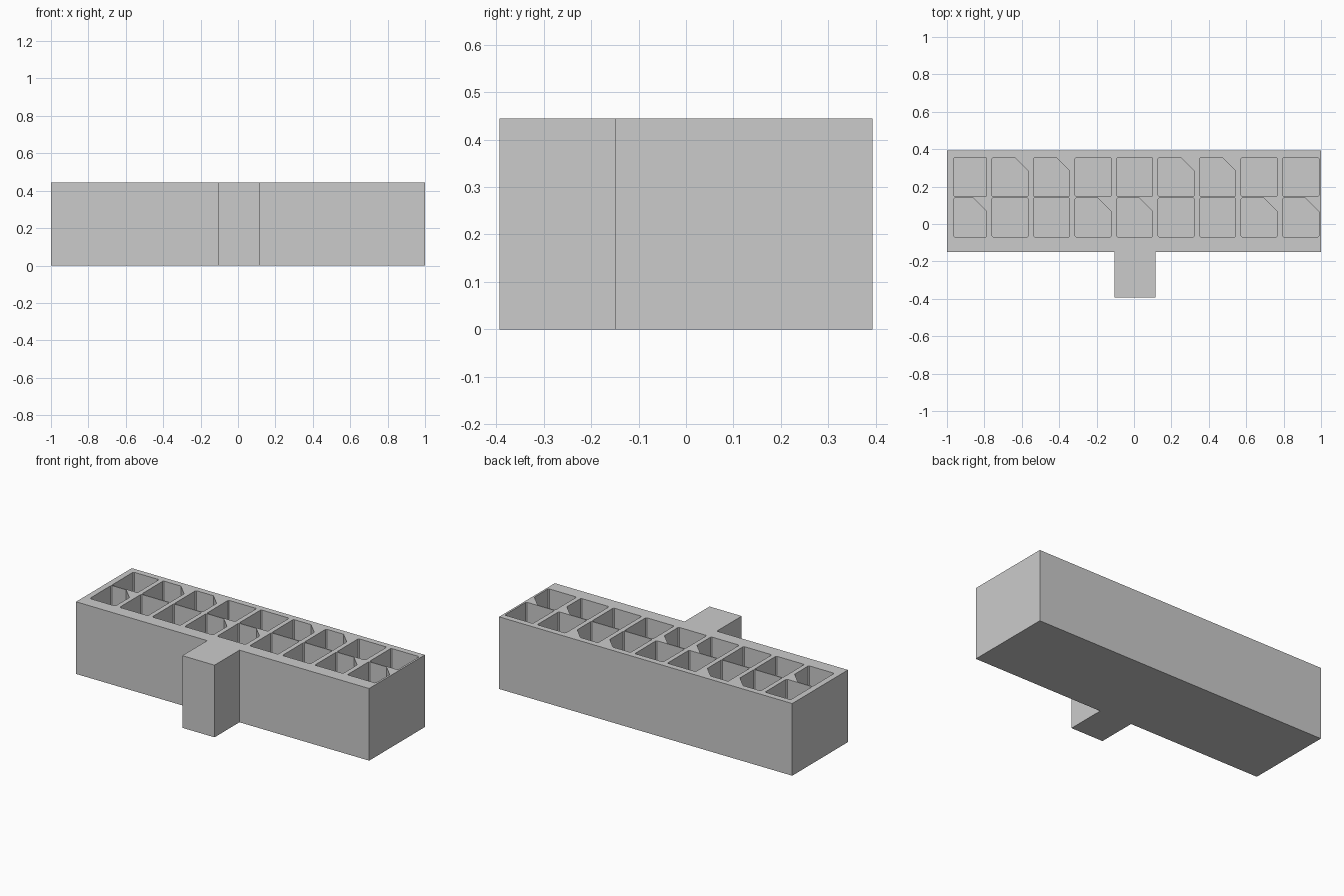
import bpy, bmesh

if "Cube" in bpy.data.objects:
    bpy.data.objects.remove(bpy.data.objects["Cube"])

HEIGHT = 0.445
FLOOR = 0.05


def add_prism(bm, outline, z0, z1):
    """Closed prism from a counter-clockwise outline."""
    low = [bm.verts.new((x, y, z0)) for x, y in outline]
    high = [bm.verts.new((x, y, z1)) for x, y in outline]
    bm.faces.new(low[::-1])
    bm.faces.new(high)
    n = len(outline)
    for i in range(n):
        j = (i + 1) % n
        bm.faces.new((low[i], low[j], high[j], high[i]))


def finish(bm, name):
    mesh = bpy.data.meshes.new(name)
    bm.to_mesh(mesh)
    bm.free()
    obj = bpy.data.objects.new(name, mesh)
    bpy.context.collection.objects.link(obj)
    return obj


def socket_outline(x0, x1, y0, y1, keyed):
    """Rectangle with tiny corner cuts; a keyed socket has one large cut."""
    c = 0.006
    k = 0.073 if keyed else c
    return [(x0 + c, y0), (x1 - c, y0), (x1, y0 + c), (x1, y1 - k),
            (x1 - k, y1), (x0 + c, y1), (x0, y1 - c), (x0, y0 + c)]


# Housing with the latch block on the front
bm = bmesh.new()
add_prism(bm, [(-1, -0.15), (-0.105, -0.15), (-0.105, -0.393), (0.115, -0.393),
               (0.115, -0.15), (1, -0.15), (1, 0.393), (-1, 0.393)], 0, HEIGHT)
housing = finish(bm, "connector_housing")

# Two rows of nine sockets, some keyed
rows = [(-0.07, 0.14, {0, 3, 4, 7, 8}), (0.146, 0.356, {1, 2, 5, 6})]
bm = bmesh.new()
for y0, y1, keyed in rows:
    for col in range(9):
        right = -0.788 + 0.222 * col
        left = max(right - 0.193, -0.963)
        add_prism(bm, socket_outline(left, right, y0, y1, col in keyed),
                  FLOOR, HEIGHT + 0.1)
cutter = finish(bm, "socket_cutter")
cutter.hide_render = True

# Cut the sockets into the housing
mod = housing.modifiers.new("sockets", 'BOOLEAN')
mod.operation = 'DIFFERENCE'
mod.solver = 'EXACT'
mod.object = cutter
bpy.context.view_layer.objects.active = housing
housing.select_set(True)
bpy.ops.object.modifier_apply(modifier=mod.name)
bpy.data.objects.remove(cutter)
